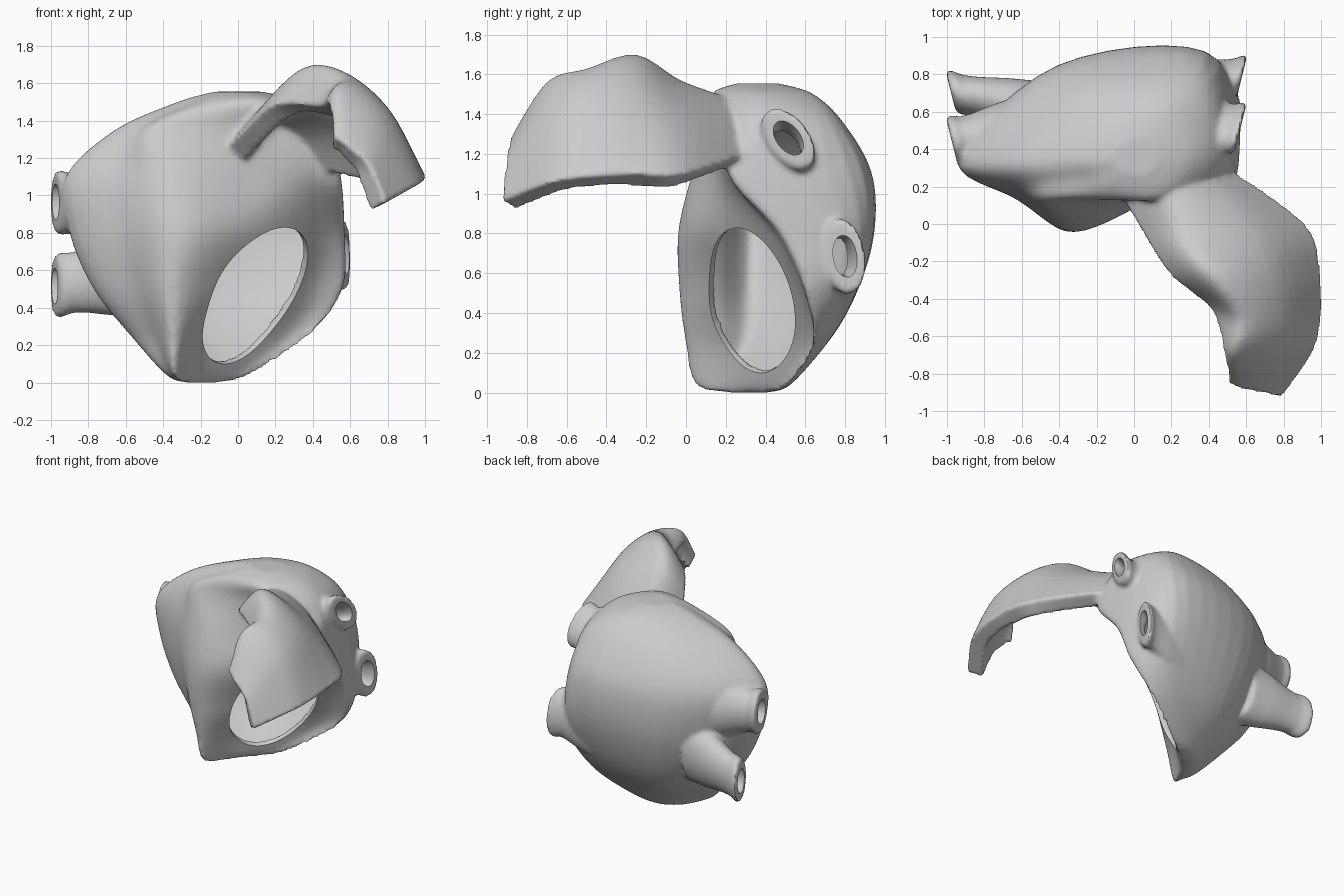
import bpy, bmesh, math
from mathutils import Vector

cube = bpy.data.objects.get("Cube")
if cube:
    bpy.data.objects.remove(cube, do_unlink=True)

grey = bpy.data.materials.new("plain grey")
grey.use_nodes = True
grey.diffuse_color = (0.6, 0.6, 0.6, 1)
grey.node_tree.nodes["Principled BSDF"].inputs["Base Color"].default_value = grey.diffuse_color


def spline(points, steps, closed=False):
    """Smooth curve through the points."""
    pts = [Vector(p) for p in points]
    n = len(pts)
    pick = (lambda i: pts[i % n]) if closed else (lambda i: pts[max(0, min(n - 1, i))])
    out = []
    for i in range(n if closed else n - 1):
        a, b, c, d = (pick(i + k) for k in (-1, 0, 1, 2))
        for s in range(steps):
            t = s / steps
            out.append(0.5 * (2 * b + (c - a) * t + (2 * a - 5 * b + 4 * c - d) * t * t
                              + (3 * b - a - 3 * c + d) * t ** 3))
    if not closed:
        out.append(pts[-1])
    return out


def loft(name, rows, closed=True):
    """Skin rows of points; closed rows become a capped solid."""
    bm = bmesh.new()
    grid = [[bm.verts.new(p) for p in row] for row in rows]
    n = len(rows[0])
    for lo, hi in zip(grid, grid[1:]):
        for j in range(n if closed else n - 1):
            k = (j + 1) % n
            bm.faces.new((lo[j], hi[j], hi[k], lo[k]))
    if closed:
        bm.faces.new(grid[0])
        bm.faces.new(grid[-1])
        bmesh.ops.recalc_face_normals(bm, faces=bm.faces)
    mesh = bpy.data.meshes.new(name)
    bm.to_mesh(mesh)
    bm.free()
    mesh.materials.append(grey)
    obj = bpy.data.objects.new(name, mesh)
    bpy.context.collection.objects.link(obj)
    return obj


def apply_modifier(obj, kind, **settings):
    mod = obj.modifiers.new(kind.lower(), kind)
    for key, value in settings.items():
        setattr(mod, key, value)
    with bpy.context.temp_override(object=obj, active_object=obj):
        bpy.ops.object.modifier_apply(modifier=mod.name)


def fuse(objs, name, rounds):
    """Merge overlapping solids into one smooth skin."""
    bpy.ops.object.select_all(action="DESELECT")
    for o in objs:
        o.select_set(True)
    bpy.context.view_layer.objects.active = objs[0]
    bpy.ops.object.join()
    obj = objs[0]
    obj.name = name
    apply_modifier(obj, "REMESH", mode="VOXEL", voxel_size=0.016)
    apply_modifier(obj, "SMOOTH", factor=0.5, iterations=rounds)
    return obj


def section(z, side, ridge, valve, corner, flank, back):
    """One level of the chamber; the flat panel and the back bulge by rule."""
    side, ridge, valve, corner, flank, back = (
        Vector((*p, z)) for p in (side, ridge, valve, corner, flank, back))
    bulge = Vector((0, flank.x - side.x, 0))
    panel = side.lerp(ridge, 0.5) - bulge * 0.025
    shoulder = back.lerp(side, 0.6) + bulge * 0.18
    return [side, panel, ridge, valve, corner, flank, back, shoulder]


def cap(ring, rise):
    """Shrunken copy of an end level, to round it off."""
    middle = sum(ring, Vector()) / len(ring)
    return [p.lerp(middle, 0.6) + Vector((0, 0, rise)) for p in ring]


# Chamber: levels from the base to the roof
levels = [
    section(.04, (-.38, .22), (-.33, .05), (-.21, .25), (-.02, .45), (.06, .51), (-.1, .52)),
    section(.25, (-.57, .34), (-.33, 0), (-.12, .28), (.24, .6), (.38, .64), (.17, .71)),
    section(.5, (-.77, .36), (-.32, -.03), (.05, .29), (.38, .57), (.56, .62), (.35, .84)),
    section(.8, (-.9, .36), (-.32, -.04), (.05, .12), (.43, .42), (.57, .52), (.38, .92)),
    section(1.1, (-.92, .35), (-.34, .03), (.1, .15), (.4, .21), (.55, .28), (.38, .89)),
    section(1.35, (-.65, .36), (-.42, .12), (.1, .15), (.38, .2), (.48, .42), (.32, .77)),
    section(1.5, (-.32, .36), (-.15, .17), (.1, .13), (.25, .22), (.32, .4), (.18, .63)),
]
levels = [cap(levels[0], -.04)] + levels + [cap(levels[-1], .055)]
columns = [spline(column, 6) for column in zip(*levels)]
rings = [spline(level, 6, True) for level in zip(*columns)]
chamber = loft("chamber", rings)
cavity = loft("cavity", rings)
apply_modifier(cavity, "REMESH", mode="VOXEL", voxel_size=0.03)
apply_modifier(cavity, "DISPLACE", strength=-0.05, mid_level=0)


# Veins: flared oval tubes with slanted mouths
def oval(centre, half_y, half_z, tilt, slant):
    ring = []
    for i in range(32):
        a = math.tau * i / 32
        u, v = half_y * math.cos(a), half_z * math.sin(a)
        y = u * math.cos(tilt) - v * math.sin(tilt)
        z = u * math.sin(tilt) + v * math.cos(tilt)
        ring.append(centre + Vector((slant * y, y, z)))
    return ring


def vein(name, profile, root, mouth, half_y, half_z, tilt):
    root, mouth = Vector(root), Vector(mouth)
    slant = math.copysign(0.25, mouth.x)
    return loft(name, [oval(root.lerp(mouth, t), half_y * s, half_z * s, tilt, slant)
                       for t, s in profile])


veins = {
    "upper_left_vein": ((.22, .5, 1.15), (.57, .515, 1.28), .105, .175, .65),
    "lower_left_vein": ((.22, .7, .68), (.58, .8, .685), .105, .19, .15),
    "upper_right_vein": ((-.55, .48, .92), (-.975, .445, .965), .13, .17, 0),
    "lower_right_vein": ((-.45, .58, .62), (-.98, .71, .515), .115, .17, 0),
}
outside = [(0, 1.6), (.35, 1.35), (.65, 1.06), (.82, .95), (.94, 1.03), (1, .95)]
inside = [(-.1, .5), (.85, .5), (1.1, .62)]
tubes = [vein(name, outside, *shape) for name, shape in veins.items()]
bores = [vein(name + "_bore", inside, *shape) for name, shape in veins.items()]


# Appendage: arched flap swept forward from the roof
def flap_row(inner, crest, outer):
    inner, crest, outer = Vector(inner), Vector(crest), Vector(outer)
    lift = Vector((.04, 0, .13)) * (outer - crest).length
    return [inner, crest, crest.lerp(outer, 0.5) + lift, outer]


flap_rows = [
    flap_row((-.15, .3, 1.15), (.1, .32, 1.44), (.48, .32, 1.2)),
    flap_row((-.02, .06, 1.3), (.25, -.01, 1.56), (.92, 0, 1.1)),
    flap_row((.18, -.26, 1.48), (.4, -.25, 1.7), (1, -.27, 1.1)),
    flap_row((.41, -.46, 1.48), (.58, -.5, 1.63), (1, -.53, 1.08)),
    flap_row((.48, -.7, 1.49), (.55, -.7, 1.56), (.95, -.7, 1.05)),
    flap_row((.51, -.86, 1.32), (.59, -.89, 1.26), (.79, -.93, .96)),
]
lines = [spline(line, 6) for line in zip(*flap_rows)]
flap = loft("appendage", [spline(row, 6) for row in zip(*lines)], closed=False)
apply_modifier(flap, "SOLIDIFY", thickness=0.12, offset=-1)

# Valve opening: oval plug through the slanted front face
centre = Vector((.07, .34, .48))
long_axis, short_axis = Vector((.23, 0, .34)), Vector((.15, .23, -.1))
outward = short_axis.cross(long_axis).normalized()
angles = [math.tau * i / 48 for i in range(48)]
plug = loft("valve_opening", [
    [centre + outward * d + (1 + d / 4) * (long_axis * math.cos(a) + short_axis * math.sin(a))
     for a in angles] for d in (-.15, .15)])

# Hollow the fused wall
wall = fuse([chamber, flap] + tubes, "chamber_wall", 5)
hollow = fuse([cavity, plug] + bores, "hollow", 2)
apply_modifier(wall, "BOOLEAN", operation="DIFFERENCE", object=hollow, solver="EXACT")
bpy.data.objects.remove(hollow, do_unlink=True)

wall.data.materials.clear()
wall.data.materials.append(grey)
bpy.ops.object.select_all(action="DESELECT")
wall.select_set(True)
bpy.context.view_layer.objects.active = wall
bpy.ops.object.shade_smooth_by_angle(angle=math.radians(40))
